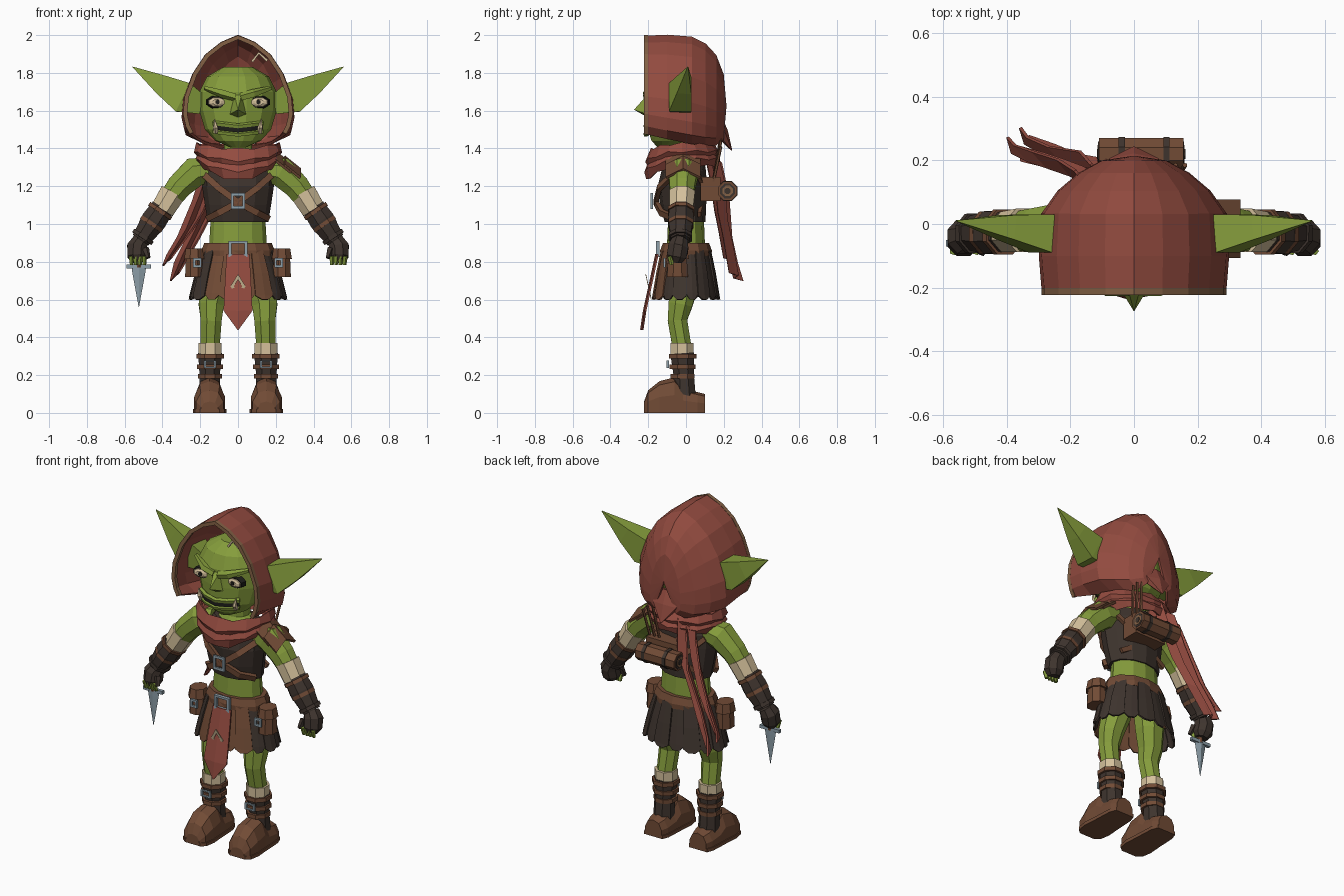
import bpy, bmesh, math
from mathutils import Vector as V

if "Cube" in bpy.data.objects:
    bpy.data.objects.remove(bpy.data.objects["Cube"])

COLORS = {
    "red_cloth": (0.29, 0.070, 0.050), "green_skin": (0.235, 0.335, 0.045),
    "dark_leather": (0.048, 0.034, 0.027), "brown_leather": (0.165, 0.070, 0.036),
    "cream": (0.66, 0.53, 0.33), "steel": (0.27, 0.35, 0.40),
    "tan_trim": (0.23, 0.12, 0.060), "black": (0.012, 0.012, 0.010)}
MATS = {}
for key, col in COLORS.items():
    MATS[key] = bpy.data.materials.new(key)
    MATS[key].diffuse_color = (*col, 1)


def grid(name, rows, mat, closed=False, cap=False, thick=0):
    """Skin a list of point rows into quads."""
    bm = bmesh.new()
    vs = [[bm.verts.new(p) for p in r] for r in rows]
    n = len(rows[0])
    for a, b in zip(vs, vs[1:]):
        for i in range(n if closed else n - 1):
            j = (i + 1) % n
            bm.faces.new((a[i], a[j], b[j], b[i]))
    if cap:
        bm.faces.new(vs[0])
        bm.faces.new(vs[-1])
    bmesh.ops.remove_doubles(bm, verts=bm.verts, dist=0.0002)
    bmesh.ops.recalc_face_normals(bm, faces=bm.faces)
    me = bpy.data.meshes.new(name)
    bm.to_mesh(me)
    bm.free()
    me.materials.append(MATS[mat])
    ob = bpy.data.objects.new(name, me)
    bpy.context.collection.objects.link(ob)
    if thick:
        m = ob.modifiers.new("thickness", "SOLIDIFY")
        m.thickness, m.offset = thick, 0
    return ob


def tube(name, pts, radii, mat, n=8):
    """Loft elliptical rings along a path; a list gives one radius per ring, a tuple is (side, depth)."""
    pts = [V(p) for p in pts]
    rows = []
    for i, p in enumerate(pts):
        t = (pts[min(i + 1, len(pts) - 1)] - pts[max(i - 1, 0)]).normalized()
        ref = V((0, 0, 1)) if abs(t.y) > 0.9 else V((0, 1, 0))
        u = ref.cross(t).normalized()
        v = t.cross(u)
        r = radii[i] if isinstance(radii, list) else radii
        a, b = r if isinstance(r, tuple) else (r, r)
        rows.append([p + u * a * math.cos(w) + v * b * math.sin(w)
                     for w in (math.tau * (k + 0.5) / n for k in range(n))])
    return grid(name, rows, mat, closed=True, cap=True)


def stack(name, secs, mat, n=12):
    """Upright loft from (z, rx, ry, y) sections."""
    rows = [[(rx * math.cos(math.tau * k / n), y + ry * math.sin(math.tau * k / n), z)
             for k in range(n)] for z, rx, ry, y in secs]
    return grid(name, rows, mat, closed=True, cap=True)


def frame(name, c, corners, mat, inner=0.65, depth=0.012, tilt=0):
    """Open frame facing the front."""
    rows = []
    for x, z in corners + corners[:1]:
        rows.append([(c[0] + x * k, c[1] + d + tilt * z * k, c[2] + z * k)
                     for k, d in ((1, -depth), (inner, -depth), (inner, 0), (1, 0))])
    return grid(name, rows, mat, closed=True)


def rect(w, h):
    return [(-w, -h), (w, -h), (w, h), (-w, h)]


def lerp(a, b, t):
    return V(a).lerp(V(b), t)


# Hood: arched sections from the face opening to the back
def arch(y, w, zt, zb, k):
    half = [(0, 1), (.3, .93), (.58, .81), (.81, .62), (.97, .38), (1, .2), (.95, .08), (k, 0)]
    pts = [(w * x, y, zb + (zt - zb) * z) for x, z in half]
    return [(-x, yy, z) for x, yy, z in pts[:0:-1]] + pts


hood = [(-.212, .283, 1.99, 1.48, .88), (-.1, .292, 1.995, 1.455, .75), (.03, .285, 1.985, 1.43, .62),
        (.1, .235, 1.95, 1.42, .6), (.155, .17, 1.89, 1.42, .6), (.193, .10, 1.79, 1.45, .7),
        (.207, .002, 1.63, 1.62, .9)]
grid("hood", [arch(*s) for s in hood], "red_cloth", thick=0.014)
tube("hood_trim", arch(-.212, .28, 1.988, 1.48, .88), .016, "tan_trim", 4)
tube("hood_tip", [(0, .16, 1.56), (0, .19, 1.48), (0, .242, 1.39)], [(.10, .03), (.09, .035), .003], "red_cloth", 6)
tube("hood_mark", [(.075, -.2, 1.86), (.11, -.205, 1.905), (.155, -.2, 1.865)], .009, "cream", 4)

# Head
stack("head", [(1.405, .04, .04, -.11), (1.44, .12, .10, -.085), (1.5, .175, .15, -.055),
               (1.6, .205, .175, -.035), (1.7, .205, .18, -.03), (1.78, .165, .15, -.03),
               (1.83, .08, .08, -.03)], "green_skin", 14)
nose = [(-.055, -.185, 1.575), (0, -.195, 1.56), (.055, -.185, 1.575), (.02, -.2, 1.69), (-.02, -.2, 1.69)]
grid("nose", [nose, [(0, -.275, 1.605)] * 5], "green_skin", closed=True)
xs = [-.13, -.07, 0, .07, .13]
ys = [-.168, -.203, -.213, -.203, -.168]
grid("mouth", [[(x, y - .004, z + abs(x) * .12) for x, y in zip(xs, ys)] for z in (1.485, 1.508)], "black", thick=.006)
for nm, z in (("upper_lip", 1.518), ("lower_lip", 1.474)):
    tube(nm, [(x, y, z + abs(x) * .12) for x, y in zip(xs, ys)], .014, "green_skin", 5)

for s in (-1, 1):
    def P(x, y, z):
        return (s * x, y, z)
    side = "right" if s < 0 else "left"
    # Face features
    tube(side + "_ear", [P(.19, -.02, 1.63), P(.29, -.03, 1.67), P(.40, -.01, 1.735), P(.558, .01, 1.832)],
         [(.07, .06), (.118, .085), (.075, .055), .002], "green_skin", 4)
    tube(side + "_brow", [P(.015, -.205, 1.672), P(.08, -.205, 1.69), P(.175, -.15, 1.72)],
         [.022, .024, .012], "green_skin", 5)
    tube(side + "_eye_socket", [P(.115, -.16, 1.645), P(.113, -.194, 1.645)], [(.058, .036), (.052, .03)], "black", 8)
    tube(side + "_eye", [P(.115, -.18, 1.645), P(.113, -.2, 1.645), P(.112, -.208, 1.645)],
         [(.048, .028), (.044, .025), (.025, .015)], "cream", 8)
    tube(side + "_pupil", [P(.108, -.2, 1.646), P(.108, -.212, 1.646)], .013, "black", 6)
    tube(side + "_tusk", [P(.115, -.183, 1.485), P(.118, -.2, 1.51), P(.125, -.198, 1.555)], [.014, .014, .002], "cream", 5)

    # Arm with wrap, bracer, glove
    tube(side + "_upper_arm", [P(.14, -.01, 1.29), P(.23, -.015, 1.275), P(.31, -.02, 1.20), P(.40, -.025, 1.08)],
         [.07, .085, .073, .058], "green_skin")
    elbow, wrist = P(.40, -.025, 1.085), P(.515, -.03, .915)
    tube(side + "_arm_wrap", [P(.345, -.02, 1.165), P(.40, -.025, 1.075)], [.074, .068], "cream")
    tube(side + "_bracer", [elbow, lerp(elbow, wrist, .4), wrist], [.066, .073, .054], "dark_leather")
    for i, t in enumerate((.05, .45, .85)):
        tube(f"{side}_bracer_strap_{i}", [lerp(elbow, wrist, t), lerp(elbow, wrist, t + .1)],
             .077 - .012 * t, "brown_leather" if i < 2 else "dark_leather")
    tube(side + "_glove", [wrist, P(.535, -.04, .88), P(.535, -.05, .83), P(.53, -.055, .80)],
         [.045, (.056, .058), (.055, .056), .035], "dark_leather")
    for i in range(4):
        tube(f"{side}_finger_{i}", [P(.495 + .024 * i, -.085, .83), P(.497 + .022 * i, -.075, .785)],
             [.014, .011], "green_skin", 5)
    tube(side + "_thumb", [P(.49, -.07, .87), P(.475, -.09, .82)], [.02, .012], "dark_leather", 5)

    # Leg, boot and shoe
    tube(side + "_leg", [P(.10, 0, .82), P(.12, -.01, .68), P(.142, -.03, .57), P(.142, -.045, .49), P(.148, -.02, .34)],
         [.088, .083, (.072, .068), (.06, .056), .054], "green_skin")
    tube(side + "_leg_wrap", [P(.148, -.02, .31), P(.148, -.02, .37)], .066, "cream")
    tube(side + "_boot_shaft", [P(.15, -.005, .08), P(.15, -.012, .2), P(.148, -.02, .315)], [.062, .058, .068], "dark_leather")
    for i, z in enumerate((.3, .245, .195)):
        tube(f"{side}_boot_strap_{i}", [P(.148, -.018, z - .012), P(.148, -.018, z + .012)],
             .079 - .005 * i, "brown_leather")
    frame(side + "_boot_buckle", P(.148, -.09, .258), rect(.032, .02), "steel")
    outline = [(-1, 0), (-1, .5), (-.65, .88), (0, 1), (.65, .88), (1, .5), (1, 0)]
    shoe = [(-.222, .045, .06), (-.2, .072, .12), (-.14, .082, .168), (-.06, .076, .188),
            (-.015, .074, .13), (.06, .07, .11), (.1, .055, .10)]
    grid(side + "_shoe", [[(s * .15 + w * x, y, h * z) for x, z in outline] for y, w, h in shoe],
         "brown_leather", closed=True, cap=True)
    grid(side + "_sole", [[(s * .15 + (w + .006) * x, y, z) for x, z in ((-1, 0), (-1, .02), (1, .02), (1, 0))]
                          for y, w, h in shoe], "brown_leather", closed=True, cap=True)

    # Belt pouch with flap
    tube(side + "_pouch", [P(.232, -.045, .72), P(.232, -.045, .85)], [(.052, .06), (.046, .052)], "brown_leather")
    tube(side + "_pouch_flap", [P(.232, -.045, .815), P(.232, -.045, .87)], [(.058, .066), (.048, .055)], "brown_leather")
    frame(side + "_pouch_buckle", P(.215, -.108, .795), rect(.022, .024), "steel", .5)
    # Crossed chest straps
    tube(side + "_chest_strap", [P(.19, -.06, 1.27), P(.10, -.142, 1.19), P(0, -.16, 1.115), P(-.10, -.13, 1.06), P(-.16, -.06, 1.03)],
         (.024, .016), "brown_leather", 4)
    tube(side + "_back_strap", [P(.17, .06, 1.27), P(.08, .105, 1.18), P(-.15, .07, 1.05)], (.02, .013), "brown_leather", 4)

# Body and vest
stack("body", [(.78, .17, .11, 0), (.9, .152, .10, 0), (1.02, .145, .095, 0), (1.2, .17, .105, -.01),
               (1.33, .13, .09, -.01), (1.37, .075, .07, -.01), (1.46, .075, .07, -.01)], "green_skin")
stack("vest", [(1.01, .16, .108, -.005), (1.1, .175, .122, -.015), (1.2, .19, .13, -.02),
               (1.28, .195, .118, -.012), (1.345, .14, .10, -.005)], "dark_leather")
frame("chest_buckle", (0, -.175, 1.122), rect(.038, .042), "steel")

# Cowl: two overlapping drooping layers
def cowl(name, secs, n=16):
    rows = []
    for j, (z, rx, ry, dip) in enumerate(secs):
        row = []
        for k in range(n):
            a = math.tau * k / n
            f = max(0, -math.sin(a)) ** 2
            row.append((rx * math.cos(a), -.02 + ry * math.sin(a), z - dip * f + .006 * (-1) ** (k + j)))
        rows.append(row)
    grid(name, rows, "red_cloth", closed=True, thick=.012)


cowl("cowl_upper", [(1.425, .215, .16, .03), (1.385, .228, .19, .05), (1.34, .19, .17, .05)])
cowl("cowl_lower", [(1.385, .20, .165, .04), (1.345, .222, .195, .065), (1.31, .19, .185, .075)])

# Scarf tails hanging behind
for i, path in enumerate((((-.08, .15, 1.38), (-.11, .19, 1.2), (-.2, .205, 1.0), (-.27, .235, .86), (-.335, .265, .72)),
                          ((-.13, .13, 1.35), (-.18, .165, 1.18), (-.25, .19, 1.0), (-.31, .21, .9), (-.375, .235, .80)))):
    rows = [[(x + w * k, y + .018 * (-1) ** m - .02 * k, z + .06 * k * w / .06)
             for m, k in enumerate((-1, -.35, .35, 1))]
            for (x, y, z), w in zip(path, (.055, .06, .068, .065, .022))]
    grid(f"scarf_tail_{i}", rows, "red_cloth", thick=.01)

# Shoulder pad on one side
for i, (x, z) in enumerate(((.235, 1.352), (.285, 1.325))):
    grid(f"shoulder_pad_{i}", [[(x + dx, -.015 + dy, z - .8 * dx - abs(dy) * .5) for dy in (-.09, -.045, 0, .045, .09)]
                               for dx in (-.04, .0, .045)], "brown_leather", thick=.014)

# Belt, buckle and skirt panels
stack("belt", [(.83, .192, .135, 0), (.86, .194, .137, 0), (.9, .178, .122, 0)], "brown_leather")
frame("belt_buckle", (0, -.14, .868), rect(.05, .042), "steel", .7, .02)
N = 16
for i in range(N):
    rows = []
    for rx, ry, z, h in ((.175, .12, .86, .20), (.215, .145, .74, .215), (.245, .165, .635 - .015 * (i % 2), .215),
                         (.25, .17, .60, .08)):
        rows.append([((rx + .008 * (i % 2)) * math.cos(a), (ry + .008 * (i % 2)) * math.sin(a), z)
                     for a in (math.tau * (i + .5) / N + h * d for d in (-1, 0, 1))])
    front = math.sin(math.tau * (i + .5) / N) < -.8
    grid(f"skirt_panel_{i}", rows, "brown_leather" if front else "dark_leather", thick=.01)

# Front cloth with diamond emblem
grid("front_cloth", [[(w * k, y - .008 * (1 - abs(k)), z) for k in (-1, 0, 1)] for z, y, w in
                     ((.84, -.15, .06), (.7, -.18, .068), (.54, -.215, .076), (.44, -.23, .002))],
     "red_cloth", thick=.01)
frame("diamond_emblem", (0, -.197, .67), [(0, -.065), (.04, 0), (0, .065), (-.04, 0)], "cream", .55, .004, -.22)

# Pack with bedroll and arrows
tube("pack", [(-.07, .13, 1.185), (.14, .13, 1.185)], [(.09, .075), (.09, .075)], "brown_leather", 4)
tube("bedroll", [(-.11, .22, 1.175), (.155, .22, 1.175)], .054, "brown_leather", 8)
for s in (-1, 1):
    x = .022 + s * .133
    for r, m, d in ((.042, "dark_leather", .002), (.03, "tan_trim", .004), (.017, "dark_leather", .006)):
        tube("bedroll_spiral", [(x - s * .01, .22, 1.175), (x + s * d, .22, 1.175)], r, m, 8)
    tube("bedroll_strap", [(.022 + s * .07, .22, 1.175), (.042 + s * .07, .22, 1.175)], .058, "dark_leather", 8)
for i in range(3):
    tube(f"arrow_{i}", [(.07 + .03 * i, .14, 1.2), (.10 + .03 * i, .185, 1.47 - .03 * i)], .008, "brown_leather", 5)

# Dagger
DX, DY = -.525, -.06
tube("dagger_grip", [(DX, DY, .86), (DX, DY, .77)], .016, "brown_leather", 6)
tube("dagger_guard", [(DX - .065, DY, .775), (DX + .065, DY, .775)], .014, "steel", 4)
grid("dagger_blade", [[(DX + w, DY, z), (DX, DY - .3 * w, z), (DX - w, DY, z), (DX, DY + .3 * w, z)]
                      for z, w in ((.77, .038), (.74, .034), (.56, .001))], "steel", closed=True, cap=True)

for m in bpy.data.materials:
    if m.users and not m.is_grease_pencil:
        m.use_nodes = True
        m.node_tree.nodes["Principled BSDF"].inputs["Base Color"].default_value = m.diffuse_color
